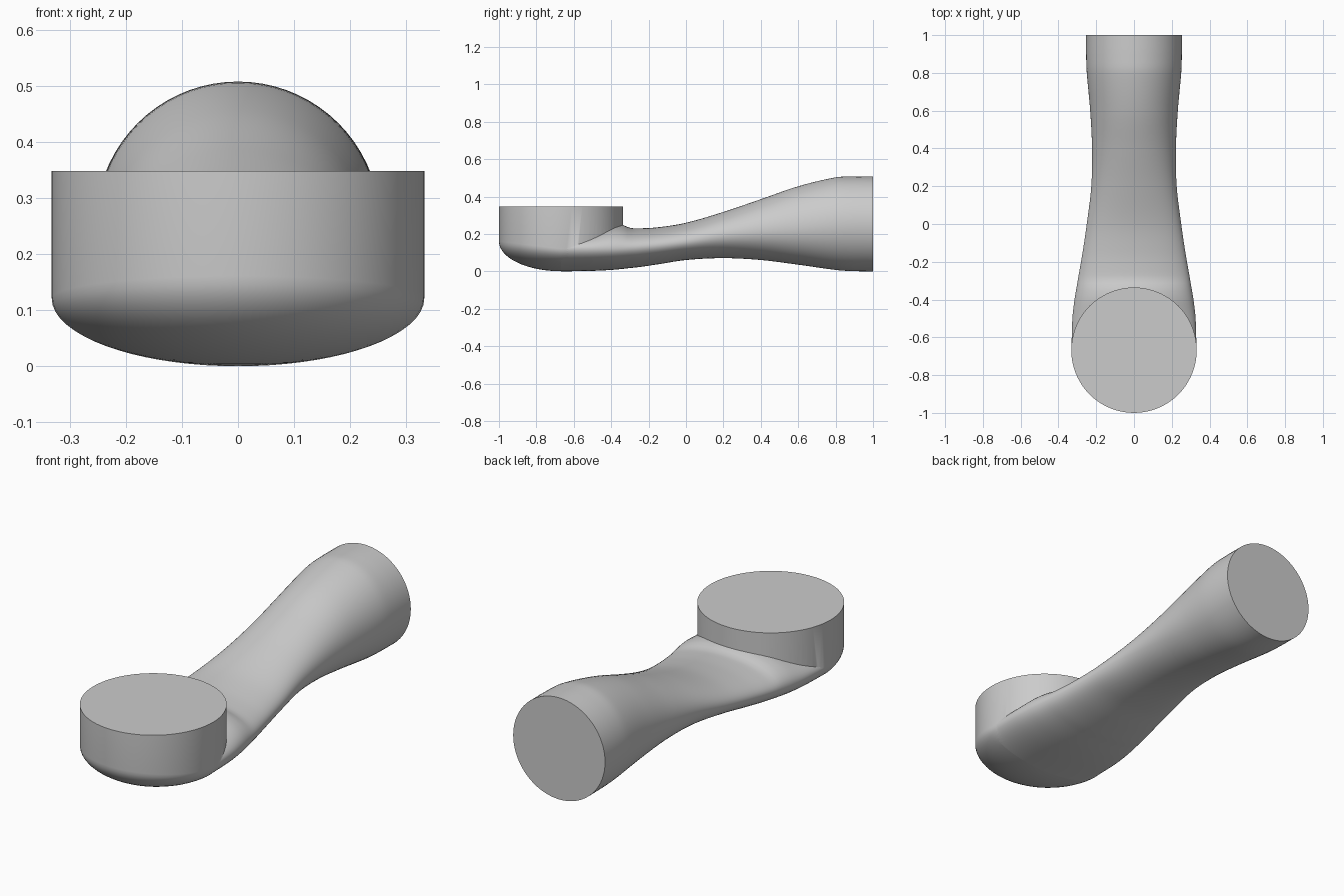
import bpy, bmesh, math

if "Cube" in bpy.data.objects:
    bpy.data.objects.remove(bpy.data.objects["Cube"])

SEG = 72
CY, R, TOP = -0.668, 0.332, 0.348   # upright inlet: centre y, radius, rim height


def make_object(name, rings):
    """Skin closed rings of points and cap both ends."""
    bm = bmesh.new()
    loops = [[bm.verts.new(p) for p in ring] for ring in rings]
    for a, b in zip(loops, loops[1:]):
        for i in range(SEG):
            j = (i + 1) % SEG
            bm.faces.new((a[i], a[j], b[j], b[i]))
    bm.faces.new(loops[0][::-1])
    bm.faces.new(loops[-1])
    bmesh.ops.recalc_face_normals(bm, faces=bm.faces)
    mesh = bpy.data.meshes.new(name)
    bm.to_mesh(mesh)
    bm.free()
    ob = bpy.data.objects.new(name, mesh)
    bpy.context.collection.objects.link(ob)
    return ob


def spline(keys, y):
    """Smooth value at y through rows of (y, a, b, ...)."""
    i = max(k for k in range(len(keys) - 1) if keys[k][0] <= y or k == 0)
    p, q = keys[i], keys[i + 1]
    o, r = keys[max(i - 1, 0)], keys[min(i + 2, len(keys) - 1)]
    h = q[0] - p[0]
    t = (y - p[0]) / h
    out = []
    for c in range(1, len(p)):
        m0 = (q[c] - o[c]) / (q[0] - o[0]) * h
        m1 = (r[c] - p[c]) / (r[0] - p[0]) * h
        out.append((2*t**3 - 3*t*t + 1) * p[c] + (t**3 - 2*t*t + t) * m0
                   + (3*t*t - 2*t**3) * q[c] + (t**3 - t*t) * m1)
    return out


angles = [2 * math.pi * i / SEG for i in range(SEG)]

# Upright round inlet with a shallow bowl bottom, deeper at the front
cup = []
for k in range(1, 17):
    u = math.pi / 2 * k / 16
    ring = []
    for a in angles:
        h = 0.12 + 0.04 * max(0, -math.sin(a))
        r = R * math.sin(u)
        ring.append((r * math.cos(a), CY + r * math.sin(a), 0.001 + h * (1 - math.cos(u))))
    cup.append(ring)
cup.append([(R * math.cos(a), CY + R * math.sin(a), TOP) for a in angles])
inlet = make_object("elbow_duct", cup)

# Outlet tube sections: y, half width, bottom, widest height, top
sections = [
    (CY, 0.331, 0.000, 0.121, 0.200),
    (-0.50, 0.326, 0.003, 0.121, 0.230),
    (-0.40, 0.315, 0.008, 0.122, 0.252),
    (-0.335, 0.304, 0.014, 0.124, 0.247),
    (-0.30, 0.298, 0.018, 0.126, 0.233),
    (-0.26, 0.291, 0.022, 0.128, 0.230),
    (-0.15, 0.272, 0.038, 0.138, 0.236),
    (0.00, 0.250, 0.061, 0.157, 0.260),
    (0.20, 0.226, 0.071, 0.190, 0.318),
    (0.40, 0.222, 0.061, 0.212, 0.386),
    (0.60, 0.232, 0.036, 0.230, 0.455),
    (0.80, 0.250, 0.008, 0.250, 0.503),
    (0.88, 0.253, 0.002, 0.253, 0.507),
    (1.00, 0.2535, 0.000, 0.2535, 0.507),
]
N = 80
tube = []
for k in range(N + 1):
    y = CY + (1 - CY) * k / N
    w, lo, mid, hi = spline(sections, y)
    tube.append([(w * math.cos(a), y,
                  mid + math.sin(a) * (hi - mid if math.sin(a) > 0 else mid - lo))
                 for a in angles])
outlet = make_object("outlet_tube", tube)

# Fuse the tube into the inlet
mod = inlet.modifiers.new("fuse", 'BOOLEAN')
mod.operation = 'UNION'
mod.solver = 'EXACT'
mod.object = outlet
bpy.context.view_layer.objects.active = inlet
inlet.select_set(True)
bpy.ops.object.modifier_apply(modifier=mod.name)
bpy.data.objects.remove(outlet)
bpy.ops.object.shade_smooth_by_angle(angle=math.radians(40))
